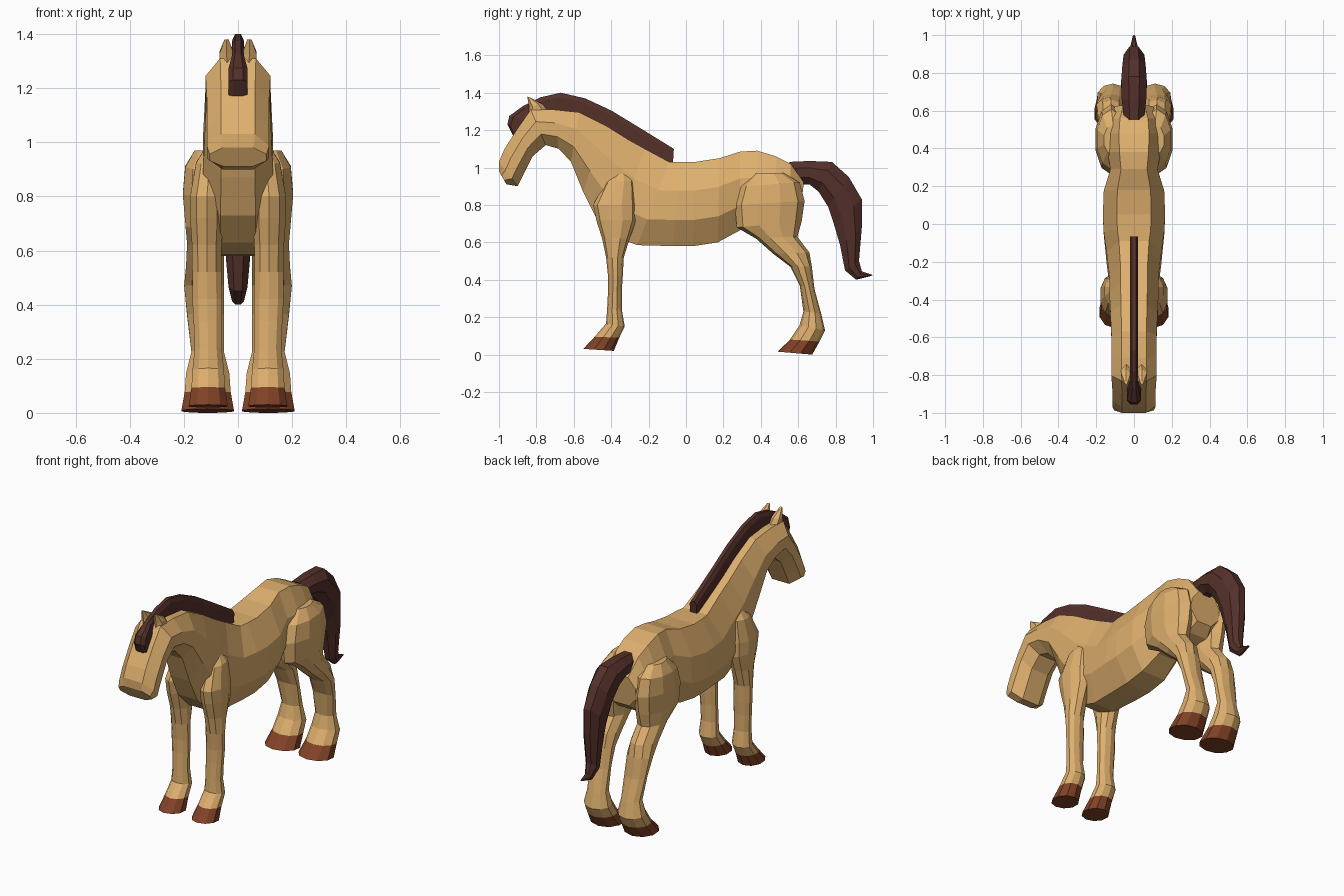
import bpy, bmesh, math
from mathutils import Vector


def material(name, rgb):
    m = bpy.data.materials.new(name)
    m.diffuse_color = (*rgb, 1)
    return m


coat = material("coat", (0.73, 0.43, 0.155))
hair = material("hair", (0.09, 0.03, 0.023))
horn = material("horn", (0.22, 0.055, 0.02))


def ngon(n):
    k = 1 / math.cos(math.pi / n)
    return [(k * math.cos(math.tau * (i + 0.5) / n), k * math.sin(math.tau * (i + 0.5) / n))
            for i in range(n)]


def loft(name, rows, profile, mat, mirror=False):
    """Skin rows of (front/top y, z, back/bottom y, z, centre x, half width)."""
    bm = bmesh.new()
    rings = []
    for ya, za, yb, zb, x, w in rows:
        a, b = Vector((x, ya, za)), Vector((x, yb, zb))
        mid, half = (a + b) / 2, (a - b) / 2
        rings.append([bm.verts.new(mid + Vector((u * w, 0, 0)) + half * v) for u, v in profile])
    n = len(profile)
    for r, s in zip(rings, rings[1:]):
        for i in range(n):
            j = (i + 1) % n
            bm.faces.new((r[i], r[j], s[j], s[i]))
    bm.faces.new(rings[0])
    bm.faces.new(rings[-1])
    bmesh.ops.recalc_face_normals(bm, faces=bm.faces)
    me = bpy.data.meshes.new(name)
    bm.to_mesh(me)
    bm.free()
    me.materials.append(mat)
    ob = bpy.data.objects.new(name, me)
    bpy.context.collection.objects.link(ob)
    if mirror:
        ob.modifiers.new("mirror", 'MIRROR').use_mirror_merge = False
    return ob


# Head, neck and trunk
barrel = [(0.55, 1), (1, 0.32), (1, -0.38), (0.5, -1), (-0.5, -1), (-1, -0.38), (-1, 0.32), (-0.55, 1)]
trunk = [
    (-1.00, 0.98, -0.96, 0.91, 0.105), (-1.00, 1.03, -0.90, 0.90, 0.115),
    (-0.97, 1.10, -0.87, 0.96, 0.115), (-0.90, 1.21, -0.82, 1.06, 0.115),
    (-0.83, 1.31, -0.75, 1.12, 0.12), (-0.71, 1.31, -0.68, 1.10, 0.12),
    (-0.57, 1.295, -0.615, 1.03, 0.12), (-0.43, 1.225, -0.55, 0.87, 0.125),
    (-0.31, 1.15, -0.48, 0.73, 0.13), (-0.22, 1.10, -0.38, 0.63, 0.13),
    (-0.09, 1.03, -0.26, 0.585, 0.145), (-0.03, 1.03, -0.07, 0.58, 0.16),
    (0.05, 1.03, 0.04, 0.58, 0.165), (0.18, 1.05, 0.17, 0.60, 0.16),
    (0.29, 1.085, 0.29, 0.665, 0.125), (0.38, 1.09, 0.38, 0.67, 0.14),
    (0.48, 1.06, 0.48, 0.67, 0.145), (0.56, 1.02, 0.55, 0.69, 0.135),
    (0.63, 0.92, 0.61, 0.74, 0.10)]
loft("body", [(a, b, c, d, 0, w) for a, b, c, d, w in trunk], barrel, coat)

# Front legs and hooves
round_leg = ngon(10)
front = [
    (-0.545, 0.03, -0.39, 0.02, 0.11, 0.072), (-0.485, 0.095, -0.36, 0.09, 0.11, 0.062),
    (-0.425, 0.165, -0.33, 0.15, 0.11, 0.058), (-0.42, 0.24, -0.345, 0.24, 0.11, 0.05),
    (-0.415, 0.34, -0.345, 0.34, 0.112, 0.052), (-0.415, 0.42, -0.34, 0.42, 0.114, 0.055),
    (-0.425, 0.52, -0.335, 0.52, 0.115, 0.054), (-0.445, 0.62, -0.305, 0.62, 0.115, 0.055),
    (-0.475, 0.72, -0.27, 0.72, 0.115, 0.062), (-0.49, 0.80, -0.27, 0.80, 0.115, 0.062),
    (-0.43, 0.92, -0.28, 0.93, 0.105, 0.05), (-0.37, 0.98, -0.32, 0.98, 0.09, 0.03)]
loft("front_hooves", front[:2], round_leg, horn, True)
loft("front_legs", front[1:], round_leg, coat, True)

# Hind legs and hooves
hind = [
    (0.495, 0.015, 0.67, 0.0, 0.112, 0.097), (0.56, 0.08, 0.71, 0.07, 0.112, 0.085),
    (0.61, 0.155, 0.74, 0.13, 0.112, 0.08), (0.63, 0.23, 0.72, 0.22, 0.112, 0.06),
    (0.61, 0.37, 0.685, 0.35, 0.12, 0.068), (0.56, 0.47, 0.67, 0.47, 0.125, 0.074),
    (0.47, 0.54, 0.655, 0.545, 0.122, 0.07), (0.38, 0.62, 0.59, 0.63, 0.12, 0.068),
    (0.28, 0.68, 0.61, 0.71, 0.12, 0.074), (0.27, 0.80, 0.625, 0.82, 0.12, 0.084),
    (0.30, 0.90, 0.60, 0.92, 0.12, 0.075), (0.37, 0.97, 0.52, 0.97, 0.11, 0.05)]
loft("hind_hooves", hind[:2], round_leg, horn, True)
loft("hind_legs", hind[1:], round_leg, coat, True)

# Ears
loft("ears", [(-0.835, 1.28, -0.75, 1.31, 0.04, 0.028), (-0.835, 1.325, -0.775, 1.34, 0.042, 0.026),
              (-0.848, 1.38, -0.835, 1.375, 0.042, 0.008)], ngon(6), coat, True)

# Mane with forelock
ridge = [(0.5, 1), (1, 0.55), (1, -1), (-1, -1), (-1, 0.55), (-0.5, 1)]
mane = [
    (-0.85, 1.34, -0.82, 1.28, 0.02), (-0.78, 1.375, -0.75, 1.29, 0.022),
    (-0.67, 1.40, -0.68, 1.29, 0.022), (-0.54, 1.37, -0.57, 1.27, 0.022),
    (-0.40, 1.305, -0.45, 1.21, 0.022), (-0.26, 1.22, -0.31, 1.13, 0.022),
    (-0.065, 1.10, -0.07, 1.02, 0.022)]
loft("mane", [(a, b, c, d, 0, w) for a, b, c, d, w in mane], ridge, hair)
lock = [(-0.92, 1.16, -0.90, 1.16, 0.036), (-0.955, 1.23, -0.88, 1.20, 0.036),
        (-0.945, 1.275, -0.85, 1.25, 0.036), (-0.87, 1.33, -0.82, 1.29, 0.022),
        (-0.79, 1.37, -0.77, 1.30, 0.018)]
loft("forelock", [(a, b, c, d, 0, w) for a, b, c, d, w in lock], ridge, hair)

# Tail
tail = [
    (0.55, 1.03, 0.62, 0.91, 0.055), (0.66, 1.035, 0.66, 0.91, 0.065),
    (0.78, 1.03, 0.71, 0.87, 0.068), (0.87, 0.95, 0.76, 0.79, 0.062),
    (0.94, 0.83, 0.79, 0.70, 0.055), (0.94, 0.68, 0.825, 0.58, 0.048),
    (0.925, 0.50, 0.85, 0.45, 0.035), (0.94, 0.445, 0.91, 0.40, 0.022),
    (1.0, 0.425, 0.99, 0.42, 0.006)]
loft("tail", [(a, b, c, d, 0, w) for a, b, c, d, w in tail], ngon(8), hair)
